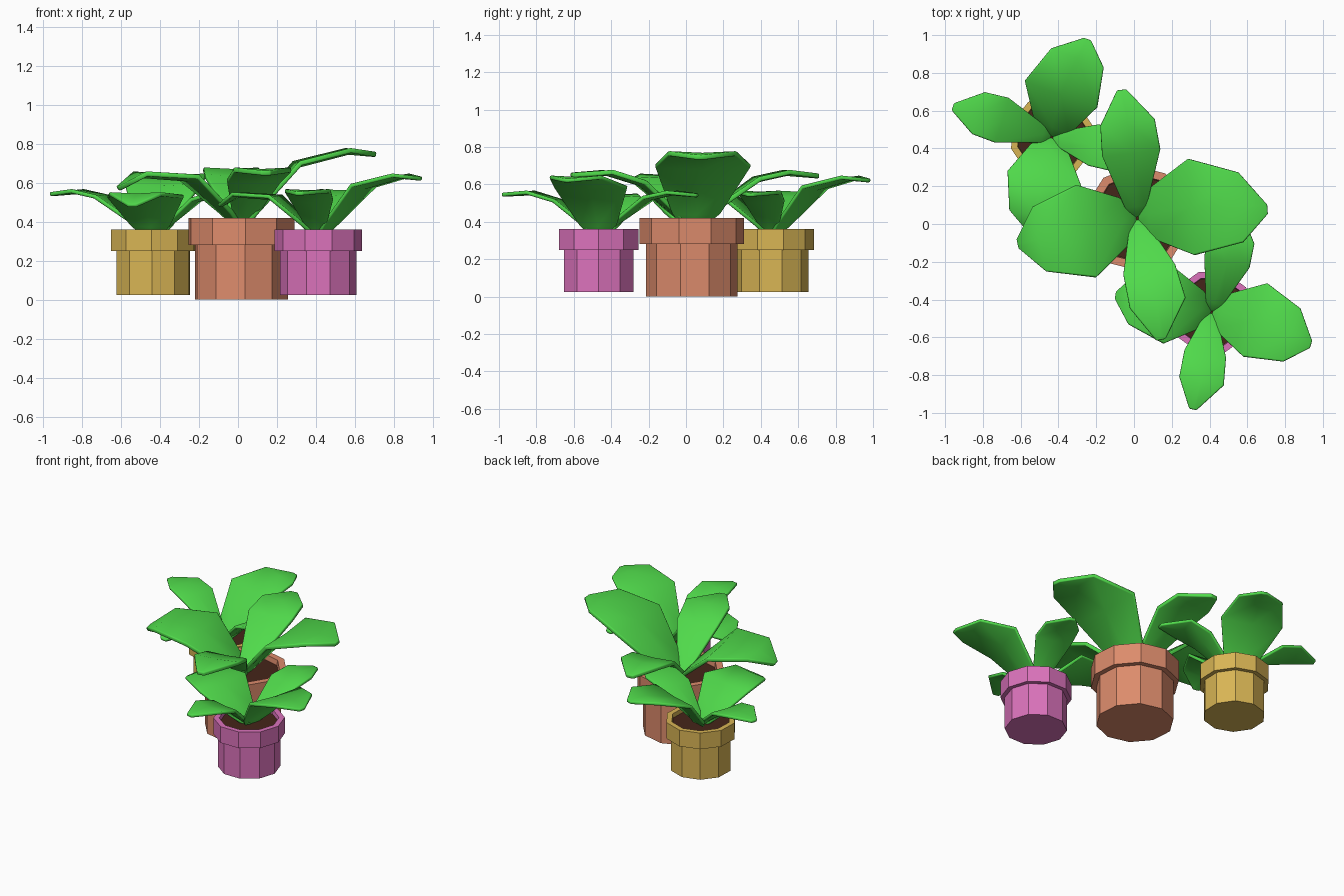
import bpy, bmesh, math
from mathutils import Matrix, Vector

if "Cube" in bpy.data.objects:
    bpy.data.objects.remove(bpy.data.objects["Cube"])

def material(name, rgb):
    m = bpy.data.materials.new(name)
    m.diffuse_color = (*rgb, 1)
    m.use_nodes = True
    m.node_tree.nodes["Principled BSDF"].inputs["Base Color"].default_value = m.diffuse_color
    return m

GREEN = material("leaf_green", (0.08, 0.70, 0.07))
SOIL = material("soil_brown", (0.06, 0.018, 0.01))

def finish(name, bm, mat, matrix, smooth=None):
    bmesh.ops.transform(bm, matrix=matrix, verts=bm.verts)
    bmesh.ops.recalc_face_normals(bm, faces=bm.faces)
    me = bpy.data.meshes.new(name)
    bm.to_mesh(me)
    bm.free()
    me.materials.append(mat)
    ob = bpy.data.objects.new(name, me)
    bpy.context.collection.objects.link(ob)
    if smooth:
        me.polygons.foreach_set("use_smooth", [True] * len(me.polygons))
        me.set_sharp_from_angle(angle=math.radians(smooth))
    return ob

SIDES, PHASE = 10, math.radians(22)

def ring(bm, r, z):
    return [bm.verts.new((r * math.cos(PHASE + math.tau * i / SIDES),
                          r * math.sin(PHASE + math.tau * i / SIDES), z)) for i in range(SIDES)]

# Faceted pot: straight body, overhanging rim, recessed inside
def pot(name, mat, matrix):
    bm = bmesh.new()
    profile = [(0.245, 0), (0.245, 0.28), (0.28, 0.28), (0.28, 0.42), (0.235, 0.42), (0.225, 0.34)]
    rings = [ring(bm, r, z) for r, z in profile]
    for a, b in zip(rings, rings[1:]):
        for i in range(SIDES):
            j = (i + 1) % SIDES
            bm.faces.new((a[i], a[j], b[j], b[i]))
    bm.faces.new(rings[0])
    bm.faces.new(rings[-1])
    finish(name, bm, mat, matrix)

def soil(name, matrix):
    bm = bmesh.new()
    bm.faces.new(ring(bm, 0.233, 0.385))
    finish(name, bm, SOIL, matrix)

# Leaf: stations of (reach, height, half width, sideways shift)
def leaf(name, stations, direction, matrix):
    bm = bmesh.new()
    rows = []
    for r, z, w, s in stations:
        dip = 0.05 * w
        rows.append([bm.verts.new(p) for p in ((r, s - w, z), (r, s, z - dip), (r, s + w, z))])
    for a, b in zip(rows, rows[1:]):
        for i in range(2):
            bm.faces.new((a[i], b[i], b[i + 1], a[i + 1]))
    turn = Matrix.Rotation(math.radians(direction), 4, 'Z')
    ob = finish(name, bm, GREEN, matrix @ turn, 40)
    sol = ob.modifiers.new("thickness", 'SOLIDIFY')
    sol.thickness = 0.026 * matrix.to_scale().x
    sol.offset = 0
    bev = ob.modifiers.new("soft_edge", 'BEVEL')
    bev.width = 0.007
    bev.segments = 2
    bev.limit_method = 'ANGLE'
    bev.angle_limit = math.radians(50)

LEAVES = {
    "right": (4, [(0, 0.36, 0.04, 0), (0.07, 0.45, 0.13, 0.02), (0.29, 0.70, 0.255, 0.04),
                  (0.55, 0.765, 0.185, 0.02), (0.69, 0.745, 0.025, 0)]),
    "left": (192, [(0, 0.36, 0.04, 0), (0.08, 0.45, 0.13, 0), (0.28, 0.63, 0.25, 0.01),
                   (0.53, 0.645, 0.175, 0), (0.645, 0.57, 0.025, 0)]),
    "back": (97, [(0, 0.36, 0.03, 0), (0.07, 0.43, 0.06, 0), (0.35, 0.63, 0.155, -0.01),
                  (0.51, 0.665, 0.145, -0.01), (0.685, 0.645, 0.025, 0)]),
    "front": (281, [(0, 0.36, 0.03, 0), (0.07, 0.43, 0.06, 0), (0.28, 0.61, 0.14, 0.01),
                    (0.46, 0.665, 0.15, 0.02), (0.655, 0.65, 0.025, 0)]),
}

# One potted plant, placed, turned and scaled
def plant(label, rgb, x, y, z, turn, size):
    M = (Matrix.Translation((x, y, z)) @ Matrix.Rotation(math.radians(turn), 4, 'Z')
         @ Matrix.Scale(size, 4))
    pot(label + "_pot", material(label + "_clay", rgb), M)
    soil(label + "_soil", M)
    for side, (direction, stations) in LEAVES.items():
        leaf(f"{label}_{side}_leaf", stations, direction, M)

plant("large", (0.72, 0.26, 0.15), 0.018, 0.03, 0, 0, 1)
plant("yellow", (0.69, 0.46, 0.09), -0.435, 0.46, 0.025, 66, 0.8)
plant("pink", (0.71, 0.17, 0.50), 0.412, -0.467, 0.025, -22, 0.8)
